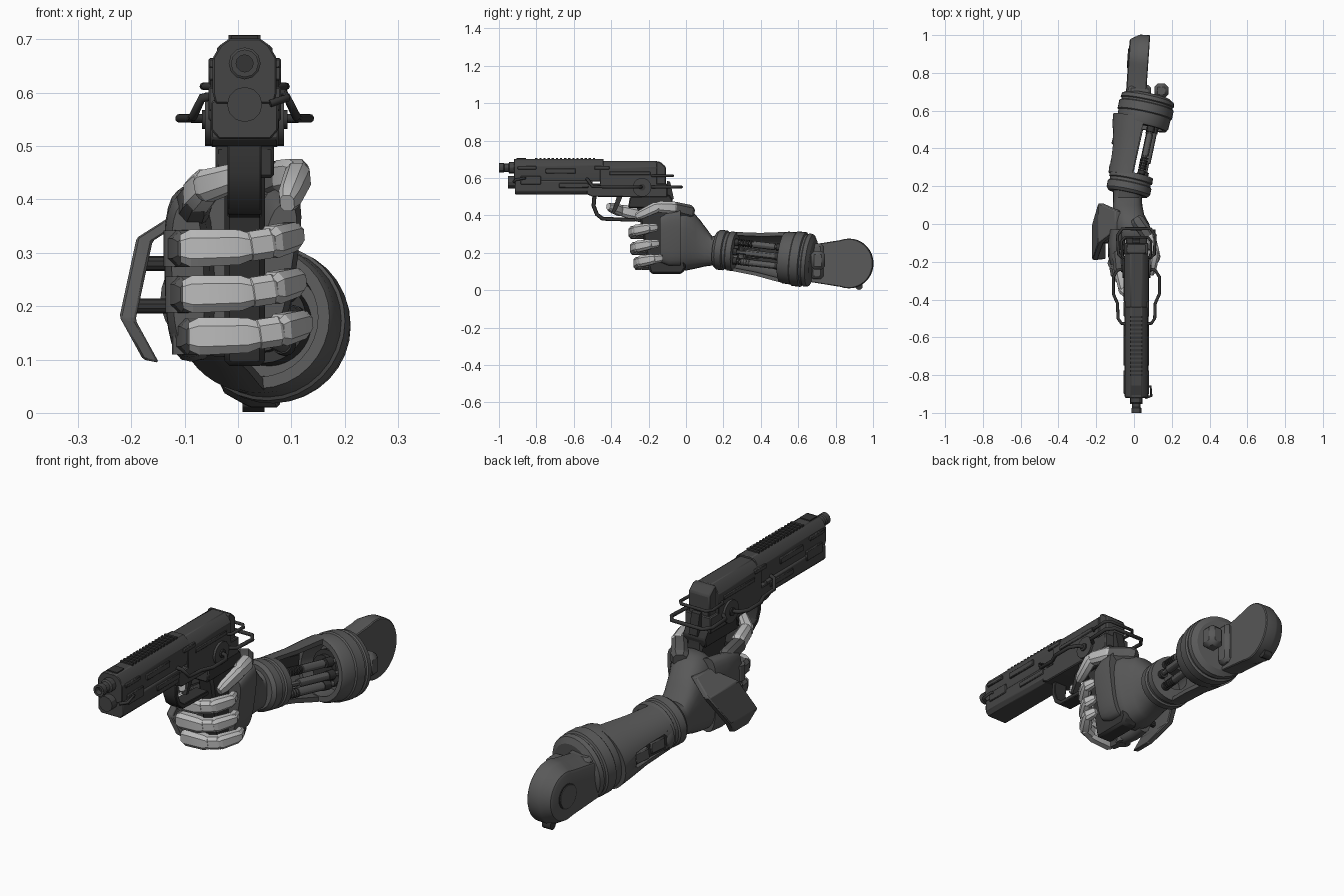
import bpy, bmesh, math
from mathutils import Vector, Matrix

if "Cube" in bpy.data.objects:
    bpy.data.objects.remove(bpy.data.objects["Cube"])

X0 = 0.0125  # gun centre line


def shade(name, v):
    m = bpy.data.materials.new(name)
    m.diffuse_color = (v, v, v, 1)
    m.use_nodes = True
    m.node_tree.nodes["Principled BSDF"].inputs["Base Color"].default_value = m.diffuse_color
    return m


GUN, DARK, ARM, LIGHT = shade("gun_grey", .06), shade("dark_grey", .035), shade("arm_grey", .1), shade("light_grey", .5)


def rings(name, rs, mat, wrap=False, bevel=0, angle=30):
    """Skin a list of equal-length point loops."""
    bm = bmesh.new()
    vs = [[bm.verts.new(p) for p in r] for r in rs]
    n = len(rs[0])
    for i in range(len(rs) if wrap else len(rs) - 1):
        a, b = vs[i], vs[(i + 1) % len(rs)]
        for j in range(n):
            k = (j + 1) % n
            bm.faces.new((a[j], a[k], b[k], b[j]))
    if not wrap:
        bm.faces.new(vs[0])
        bm.faces.new(vs[-1])
    bmesh.ops.remove_doubles(bm, verts=bm.verts, dist=1e-5)
    bmesh.ops.recalc_face_normals(bm, faces=bm.faces)
    me = bpy.data.meshes.new(name)
    bm.to_mesh(me)
    bm.free()
    for p in me.polygons:
        p.use_smooth = True
    me.set_sharp_from_angle(angle=math.radians(angle))
    me.materials.append(mat)
    ob = bpy.data.objects.new(name, me)
    bpy.context.collection.objects.link(ob)
    if bevel:
        m = ob.modifiers.new("edge", 'BEVEL')
        m.width, m.segments = bevel, 1
    return ob


def prism(name, pts, axis, a, b, mat, bevel=0):
    put = (lambda p, t: (t, p[0], p[1])) if axis == 'x' else (lambda p, t: (p[0], t, p[1]))
    return rings(name, [[put(p, t) for p in pts] for t in (a, b)], mat, bevel=bevel)


def box(name, c, s, mat, bevel=0):
    y, z, hy, hz = c[1], c[2], s[1] / 2, s[2] / 2
    pts = [(y - hy, z - hz), (y + hy, z - hz), (y + hy, z + hz), (y - hy, z + hz)]
    return prism(name, pts, 'x', c[0] - s[0] / 2, c[0] + s[0] / 2, mat, bevel)


def frame(p0, p1, ref):
    z = (Vector(p1) - Vector(p0)).normalized()
    x = (Vector(ref) - z * z.dot(Vector(ref))).normalized()
    return Matrix.Translation(p0) @ Matrix((x, z.cross(x), z)).transposed().to_4x4()


def revolve(name, prof, M, mat, n=32, a0=0, a1=360):
    """Spin a closed (height, radius) profile round the frame's axis."""
    full = a1 - a0 >= 360
    ang = [math.radians(a0 + (a1 - a0) * i / n) for i in range(n if full else n + 1)]
    return rings(name, [[M @ Vector((r * math.cos(t), r * math.sin(t), h)) for h, r in prof] for t in ang], mat, wrap=full)


def rod(name, p0, p1, r, mat, n=16):
    L = (Vector(p1) - Vector(p0)).length
    ref = (0, 0, 1) if abs(p1[2] - p0[2]) < .7 * L else (1, 0, 0)
    return revolve(name, [(0, 0), (0, r), (L, r), (L, 0)], frame(p0, p1, ref), mat, n)


def limb(name, p0, p1, h0, w0, h1, w1, mat):
    """Faceted finger segment: octagonal, with chamfered ends."""
    M, L = frame(p0, p1, (0, 0, 1)), (Vector(p1) - Vector(p0)).length
    rs = []
    for t, k in ((0, .72), (.14, 1), (.8, 1), (1, .7)):
        h, w = (h0 + (h1 - h0) * t) * k / 2, (w0 + (w1 - w0) * t) * k / 2
        rs.append([M @ Vector((h * a, w * b, L * t)) for a, b in
                   ((1, .5), (.55, 1), (-.55, 1), (-1, .5), (-1, -.5), (-.55, -1), (.55, -1), (1, -.5))])
    return rings(name, rs, mat, angle=25)


def loft(name, secs, mat, e=.75, n=24):
    """Superellipse sections (y, cx, cz, rx, rz, shear) along y."""
    sp = lambda v: math.copysign(abs(v) ** e, v)
    rs = []
    for y, cx, cz, rx, rz, sh in secs:
        cs = [(sp(math.cos(6.28319 * i / n)), sp(math.sin(6.28319 * i / n))) for i in range(n)]
        rs.append([(cx + rx * c + sh * s, y, cz + rz * s) for c, s in cs])
    return rings(name, rs, mat, angle=40)


def cable(name, pts, r, mat=DARK):
    cu = bpy.data.curves.new(name, 'CURVE')
    cu.dimensions, cu.bevel_depth, cu.bevel_resolution, cu.use_fill_caps = '3D', r, 2, True
    s = cu.splines.new('POLY')
    s.points.add(len(pts) - 1)
    for p, q in zip(s.points, pts):
        p.co = (*q, 1)
    cu.materials.append(mat)
    bpy.context.collection.objects.link(bpy.data.objects.new(name, cu))


def sym(half):  # mirror an (x offset, z) half profile about the gun centre
    return [(X0 + x, z) for x, z in half] + [(X0 - x, z) for x, z in reversed(half)]


# --- pistol: slide, frame, rear body
prism("slide_front", sym([(.055, .58), (.06, .6), (.06, .665), (.045, .69), (.028, .702)]), 'y', -.92, -.44, GUN, .003)
prism("dust_cover", sym([(.048, .513), (.063, .53), (.063, .582), (.052, .59)]), 'y', -.915, -.5, GUN, .003)
prism("slide_rear", sym([(.064, .56), (.064, .655), (.048, .68), (.03, .692)]), 'y', -.46, -.155, GUN, .003)
prism("slide_tail", [(-.16, .56), (-.16, .69), (-.14, .688), (-.107, .66), (-.107, .56)], 'x', X0 - .052, X0 + .052, GUN, .006)
prism("frame", [(-.53, .513), (-.5, .5), (-.3, .498), (-.1, .498), (-.1, .57), (-.53, .57)], 'x', X0 - .064, X0 + .064, GUN, .004)
prism("tang", [(-.3, .5), (-.31, .44), (-.08, .44), (-.07, .48), (-.09, .51)], 'x', X0 - .055, X0 + .055, DARK, .006)
prism("hammer", [(-.11, .5), (-.1, .585), (-.085, .58), (-.065, .49), (-.08, .48)], 'x', X0 - .02, X0 + .02, DARK)
prism("grip", [(-.28, .5), (-.08, .5), (-.07, .42), (0, .12), (-.02, .088), (-.19, .088), (-.2, .12), (-.25, .4)],
      'x', X0 - .038, X0 + .038, DARK, .01)
for i in range(15):
    box("top_serration", (X0, -.8 + i * .022, .7), (.06, .012, .016), DARK)
box("front_sight", (X0, -.88, .7), (.05, .05, .014), DARK)

# muzzle, with bore, and lower rod
My = frame((X0, -1, .655), (X0, 0, .655), (1, 0, 0))
revolve("muzzle", [(0, .016), (0, .026), (.025, .026), (.03, .022), (.05, .022), (.055, .03), (.09, .03), (.09, .016)], My, GUN, 12)
rod("bore_plug", (X0, -.975, .655), (X0, -.93, .655), .017, DARK, 12)
rod("lower_rod", (X0, -.952, .578), (X0, -.9, .578), .033, GUN, 12)

# side details on both faces
for s in (-1, 1):
    for y, z, w, h in ((-.83, .588, .11, .045), (-.67, .637, .16, .028), (-.85, .655, .1, .018), (-.45, .655, .08, .02),
                       (-.6, .56, .16, .025), (-.3, .625, .22, .02)):
        box("side_panel", (X0 + s * .061, y, z), (.014, w, h), GUN, .003)
    rod("pivot_disc", (X0 + s * .05, -.235, .55), (X0 + s * .074, -.235, .55), .05, GUN, 20)
    rod("pivot_cap", (X0 + s * .07, -.235, .55), (X0 + s * .08, -.235, .55), .018, DARK)
    X = lambda d: X0 + s * d
    cable("side_cable", [(X(.055), -.53, .595), (X(.08), -.525, .59), (X(.097), -.5, .555), (X(.1), -.42, .552),
                         (X(.122), -.37, .552), (X(.122), -.28, .552), (X(.1), -.245, .552), (X(.06), -.235, .552)], .0085)
    cable("rear_loop", [(X(.06), -.19, .552), (X(.095), -.16, .552), (X(.1), -.06, .552), (X(.075), -.025, .552), (X0, -.025, .552)], .0085)
    cable("upper_loop", [(X(.05), -.19, .612), (X(.075), -.17, .612), (X(.078), -.09, .612), (X(.06), -.07, .612), (X0, -.07, .612)], .007)
cable("front_hook", [(.06, -.86, .6), (.088, -.86, .6), (.092, -.91, .59), (.06, -.92, .58)], .007)

# trigger guard and trigger
outer = [(-.5, .51), (-.505, .45), (-.485, .4), (-.45, .372), (-.27, .366)]
inner = [(-.27, .386), (-.442, .392), (-.468, .412), (-.483, .452), (-.478, .51)]
prism("trigger_guard", outer + inner, 'x', X0 - .032, X0 + .032, DARK, .003)
prism("trigger", [(-.37, .5), (-.385, .45), (-.4, .41), (-.385, .41), (-.36, .45), (-.34, .5)], 'x', X0 - .012, X0 + .012, DARK)

# --- hand: palm, knuckle slab, thumb heel
loft("palm", [(.2, -.03, .215, .08, .088, 0), (.14, -.034, .21, .076, .078, 0), (.1, -.034, .235, .078, .108, 0),
              (.05, -.03, .26, .082, .145, .01), (0, -.02, .27, .098, .165, .015), (-.06, -.015, .27, .105, .165, .02),
              (-.085, -.015, .27, .095, .15, .02)], ARM)
loft("hand_back", [(-.03, -.083, .262, .045, .165, -.004), (-.1, -.092, .258, .046, .162, -.004), (-.17, -.095, .256, .042, .152, -.004),
                   (-.215, -.094, .255, .03, .135, -.004)], ARM, .7)
loft("thumb_heel", [(-.03, .055, .28, .05, .15, .02), (-.09, .065, .275, .045, .145, .02), (-.14, .07, .27, .03, .12, .02)], ARM, .65)

# three gripping fingers
for nm, z, y, dx in (("middle", .308, -.282, 0), ("ring", .222, -.274, .004), ("little", .143, -.256, .016)):
    P = lambda x, d, dz=0: (x + dx, y + d, z + dz)
    rod(nm + "_knuckle", P(-.108, .075, -.034), P(-.108, .075, .034), .032, ARM, 12)
    limb(nm + "_base", P(-.108, .09), P(-.094, -.005), .07, .058, .066, .052, ARM)
    limb(nm + "_mid", P(-.108, .002), P(.03, .002, .003), .072, .056, .064, .052, LIGHT)
    limb(nm + "_joint", P(.012, .003, .003), P(.07, .02, .012), .056, .05, .056, .05, LIGHT)
    limb(nm + "_tip", P(.055, .008, .01), P(.112, .095, .026), .062, .052, .052, .042, LIGHT)
    limb(nm + "_tip_end", P(.104, .075, .022), P(.092, .13, .03), .052, .042, .04, .03, LIGHT)

# index finger on the trigger and thumb along the far side
limb("index_base", (-.088, -.14, .38), (-.075, -.29, .405), .075, .06, .062, .054, ARM)
limb("index_mid", (-.078, -.25, .405), (-.055, -.355, .43), .07, .056, .062, .05, LIGHT)
limb("index_tip", (-.07, -.34, .422), (.015, -.415, .448), .062, .05, .046, .04, LIGHT)
limb("thumb_base", (.01, .03, .415), (.095, -.09, .445), .075, .075, .065, .06, ARM)
limb("thumb_mid", (.08, -.05, .44), (.115, -.165, .447), .066, .056, .06, .05, LIGHT)
limb("thumb_tip", (.116, -.145, .45), (.092, -.265, .393), .06, .048, .046, .038, LIGHT)

# bent guard plate on the back of the hand
rows = [((-.1, .07, .385), (-.1, -.03, .385)), ((-.19, .11, .328), (-.19, -.1, .328)),
        ((-.222, .0, .18), (-.222, -.19, .18)), ((-.178, -.09, .1), (-.178, -.185, .1))]
off = Vector((.03, 0, -.006))
rings("hand_guard_plate", [[Vector(a), Vector(b), Vector(b) + off, Vector(a) + off] for a, b in rows], ARM, bevel=.004)
for y, z, x in ((-.09, .2, -.2), (.0, .28, -.185)):
    rod("guard_post", (x, y, z), (-.09, y, z), .014, DARK, 10)

# --- forearm along a slanted axis, slightly wider than tall
A, B = Vector((-.027, .19, .215)), Vector((.073, .66, .16))
F = frame(A, B, (1, 0, 0))
W = F @ Matrix.Diagonal((1.1, 1, 1, 1))
revolve("wrist_collar", [(-.03, .06), (-.03, .095), (-.015, .107), (.02, .107), (.025, .1), (.04, .1), (.045, .106),
                         (.075, .104), (.08, .05)], W, ARM)
shell = revolve("forearm_shell", [(.06, .104), (.2, .115), (.3, .13), (.37, .139), (.37, .118), (.3, .109), (.2, .096), (.06, .086)],
                F @ Matrix.Diagonal((1.18, 1, 1, 1)), ARM, 24, 88, 272)
revolve("elbow_ring", [(.335, .11), (.335, .132), (.35, .139), (.4, .141), (.405, .147), (.45, .147), (.455, .138), (.465, .138),
                       (.47, .144), (.49, .14), (.505, .115), (.505, 0), (.42, 0), (.42, .1)], F, ARM)
revolve("elbow_socket", [(.35, 0), (.35, .06), (.37, .06), (.37, .08), (.43, .08), (.43, 0)], F, DARK)

# shell window with inset blocks, on the outer side
cutter = box("window_cutter", (0, 0, 0), (.08, .2, .07), ARM, .012)
cutter.location, cutter.rotation_euler = F @ Vector((-.13, 0, .2)), (-.1, 0, -.24)
cutter.hide_render, cutter.display_type = True, 'WIRE'
cut = shell.modifiers.new("window", 'BOOLEAN')
cut.object, cut.operation, cut.solver = cutter, 'DIFFERENCE', 'EXACT'
for d, sx, sy, sz, mt in ((0, .014, .23, .09, DARK), (-.05, .028, .075, .05, ARM), (.05, .028, .075, .05, ARM)):
    b = box("window_inset", (0, 0, 0), (sx, sy, sz), mt, .004)
    b.location, b.rotation_euler = F @ Vector((-.108 if sy > .1 else -.117 - d * .15, 0, .2 + d)), (-.1, 0, -.24)

# pistons with coil rings in the open side
for i, (x, v) in enumerate(((.05, -.05), (.067, 0), (.045, .05))):
    Q = lambda h, k=0: F @ Vector((x + k, v, h))
    rod("piston_rod", Q(.06), Q(.38), .011, ARM, 12)
    rod("piston_sleeve", Q(.18 - .03 * i), Q(.3 + .02 * i), .018, ARM, 12)
    rod("piston_end", Q(.08), Q(.1), .02, DARK, 12)
    rod("piston_foot", Q(.31), Q(.345), .021, DARK, 12)
    if i != 1:
        for k in range(5):
            rod("coil_ring", Q(.108 + k * .014), Q(.115 + k * .014), .02, DARK, 12)

# --- elbow joint: rounded slab, hub, lugs
c = Vector((.025, .873, .143))
out = [(.13 * math.cos(math.radians(a)), .133 * math.sin(math.radians(a))) for a in range(-110, 111, 10)] + [(-.2, .1), (-.2, -.1)]
R = Matrix.Translation(c) @ Matrix.Rotation(math.radians(-4), 4, 'Z')
rings("elbow_slab", [[R @ Vector((x, y * k if y > -.15 else y, z * k)) for y, z in out]
                     for x, k in ((-.055, .72), (-.05, .8), (-.01, .97), (.0, 1), (.048, 1), (.052, .97))], ARM)
rod("elbow_hub", R @ Vector((-.06, 0, 0)), R @ Vector((.0, 0, 0)), .05, ARM, 24)
rod("elbow_hub_rim", R @ Vector((-.057, 0, 0)), R @ Vector((.0, 0, 0)), .056, DARK, 24)
rod("bottom_lug", (.008, .925, .022), (.05, .925, .022), .02, DARK, 12)
box("rear_lug", (.145, .705, .16), (.075, .075, .1), ARM, .018)
box("neck_block", (.03, .7, .155), (.12, .07, .19), ARM, .015)
